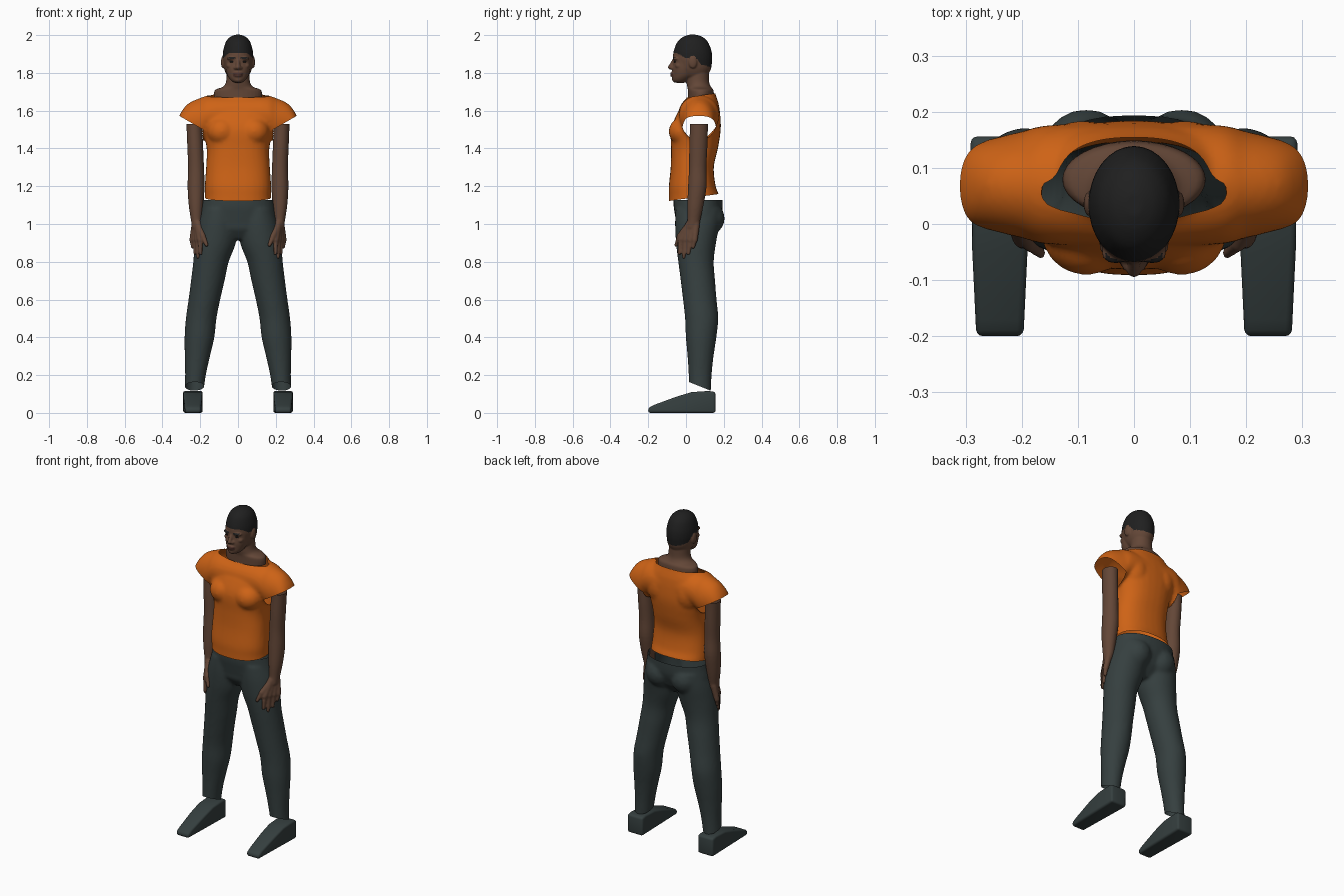
import bpy, bmesh, math
from mathutils import Vector, Matrix

cube = bpy.data.objects.get("Cube")
if cube:
    bpy.data.objects.remove(cube, do_unlink=True)


def material(name, colour):
    mat = bpy.data.materials.new(name)
    mat.use_nodes = True
    mat.diffuse_color = (*colour, 1)
    mat.node_tree.nodes["Principled BSDF"].inputs["Base Color"].default_value = (*colour, 1)
    return mat


ORANGE = material("orange cloth", (0.62, 0.125, 0.008))
GREY = material("dark grey cloth", (0.036, 0.05, 0.05))
SKIN = material("brown skin", (0.125, 0.062, 0.038))
HAIR = material("black hair", (0.014, 0.014, 0.014))
LIPS = material("dark lips", (0.085, 0.035, 0.026))


def smooth_rings(rings, steps=4):
    """Catmull-Rom interpolation between the given rings."""
    pts = [rings[0]] + list(rings) + [rings[-1]]
    out = []
    for a, b, c, d in zip(pts, pts[1:], pts[2:], pts[3:]):
        for i in range(steps):
            t = i / steps
            out.append([0.5 * (2 * q + (r - p) * t + (2 * p - 5 * q + 4 * r - s) * t * t
                               + (3 * q - p - 3 * r + s) * t ** 3)
                        for p, q, r, s in zip(a, b, c, d)])
    return out + [list(rings[-1])]


def loft(bm, rings, side=1, axis="z", power=2.0, n=32):
    """Closed tube; a ring is (position, centre, centre, radius, radius)."""
    loops = []
    for pos, cu, cv, ru, rv in smooth_rings(rings):
        loop = []
        for i in range(n):
            c, s = math.cos(math.tau * i / n), math.sin(math.tau * i / n)
            u = cu + ru * math.copysign(abs(c) ** (2 / power), c)
            v = cv + rv * math.copysign(abs(s) ** (2 / power), s)
            co = (u * side, v, pos) if axis == "z" else (pos, u, v)
            loop.append(bm.verts.new(co))
        loops.append(loop)
    for a, b in zip(loops, loops[1:]):
        for i in range(n):
            bm.faces.new((a[i], a[(i + 1) % n], b[(i + 1) % n], b[i]))
    bm.faces.new(loops[0])
    bm.faces.new(loops[-1])


def blob(bm, centre, radii):
    m = Matrix.Translation(centre) @ Matrix.Diagonal((*radii, 1))
    bmesh.ops.create_uvsphere(bm, u_segments=20, v_segments=12, radius=1, matrix=m)


def limb(bm, a, b, ra, rb):
    """Rounded tapering rod from a to b."""
    a, b = Vector(a), Vector(b)
    d = b - a
    m = Matrix.Translation((a + b) / 2) @ d.to_track_quat("Z", "Y").to_matrix().to_4x4()
    bmesh.ops.create_cone(bm, cap_ends=True, segments=16, radius1=ra, radius2=rb,
                          depth=d.length, matrix=m)
    blob(bm, a, (ra, ra, ra))
    blob(bm, b, (rb, rb, rb))


def cut(bm, point, normal, rule=lambda c: True):
    """Trim off the open side of a plane, leaving a clean open edge."""
    point, normal = Vector(point), Vector(normal)
    bmesh.ops.bisect_plane(bm, geom=bm.verts[:] + bm.edges[:] + bm.faces[:], dist=1e-5,
                           plane_co=point, plane_no=normal)
    gone = [f for f in bm.faces if rule(f.calc_center_median())
            and (f.calc_center_median() - point).dot(normal) > 0]
    bmesh.ops.delete(bm, geom=gone, context="FACES")


def link(name, bm, mats):
    bmesh.ops.recalc_face_normals(bm, faces=bm.faces[:])
    mesh = bpy.data.meshes.new(name)
    bm.to_mesh(mesh)
    bm.free()
    for mat in mats:
        mesh.materials.append(mat)
    obj = bpy.data.objects.new(name, mesh)
    bpy.context.scene.collection.objects.link(obj)
    mesh.shade_smooth()
    return obj


def sculpt(name, bm, mats, voxel, relax, cuts=(), paint=None):
    """Fuse overlapping volumes into one skin, then trim and colour it."""
    obj = link(name, bm, mats)
    remesh = obj.modifiers.new("fuse", "REMESH")
    remesh.mode = "VOXEL"
    remesh.voxel_size = voxel
    soften = obj.modifiers.new("soften", "SMOOTH")
    soften.iterations = relax
    bpy.context.view_layer.update()
    deps = bpy.context.evaluated_depsgraph_get()
    fused = bpy.data.meshes.new_from_object(obj.evaluated_get(deps))
    obj.modifiers.clear()
    bm = bmesh.new()
    bm.from_mesh(fused)
    bmesh.ops.recalc_face_normals(bm, faces=bm.faces[:])
    for c in cuts:
        cut(bm, *c)
    for f in bm.faces:
        f.smooth = True
        f.material_index = paint(f.calc_center_median()) if paint else 0
    bm.to_mesh(obj.data)
    bm.free()
    bpy.data.meshes.remove(fused)
    return obj


# Shirt: torso, chest and a shoulder yoke, open at hem, neck and sleeves
bm = bmesh.new()
loft(bm, [(1.08, 0, .042, .178, .133), (1.15, 0, .042, .176, .133), (1.2, 0, .033, .176, .124),
          (1.3, 0, .033, .169, .114), (1.4, 0, .045, .166, .124), (1.5, 0, .052, .186, .132),
          (1.58, 0, .066, .2, .115), (1.64, 0, .08, .17, .092), (1.69, 0, .085, .128, .07),
          (1.73, 0, .085, .115, .06)], power=2.4)
yoke = [(.13, .07, 1.58, .108, .103), (.2, .07, 1.55, .095, .117), (.26, .07, 1.54, .08, .1),
        (.295, .068, 1.53, .068, .072), (.314, .068, 1.52, .05, .045)]
loft(bm, [(-r[0], *r[1:]) for r in reversed(yoke)] + yoke, axis="x")
for s in (1, -1):
    blob(bm, (s * .085, -.015, 1.49), (.08, .077, .075))
    blob(bm, (s * .09, .1, 1.55), (.09, .085, .11))
shirt_cuts = [((0, -.09, 1.122), (0, .14, -1)), ((0, .02, 1.672), (0, -.15, 1))]
for s in (1, -1):
    shirt_cuts.append(((s * .195, 0, 1.505), (s * .585, 0, -1), lambda c, s=s: c.x * s > .186))
sculpt("shirt", bm, [ORANGE], .01, 5, shirt_cuts)

# Trousers: pelvis, buttocks and two legs, open at waist and ankles
bm = bmesh.new()
loft(bm, [(.92, 0, .05, .07, .06), (.97, 0, .055, .16, .1), (1.0, 0, .06, .2, .11),
          (1.05, 0, .065, .202, .124), (1.1, 0, .064, .192, .13), (1.18, 0, .064, .182, .128)],
     power=2.3)
for s in (1, -1):
    loft(bm, [(.08, .235, .075, .048, .055), (.2, .225, .075, .055, .061),
              (.3, .215, .077, .067, .069), (.4, .204, .08, .079, .081),
              (.5, .195, .083, .081, .088), (.6, .178, .073, .084, .089),
              (.7, .16, .063, .089, .091), (.8, .143, .053, .094, .094),
              (.9, .12, .053, .109, .106), (1.0, .107, .06, .106, .118),
              (1.08, .1, .065, .09, .12)], side=s)
    blob(bm, (s * .085, .115, 1.03), (.085, .09, .09))
sculpt("trousers", bm, [GREY], .01, 4,
       [((0, 0, 1.127), (0, 0, 1)), ((0, .02, .162), (0, -.4, -1))])

# Shoes: wedge profile, narrowing to the toe
profile = [(-.2, 0), (.156, 0), (.156, .11), (.12, .116), (.03, .11), (-.05, .086),
           (-.17, .042), (-.2, .026)]
for s, name in ((1, "left_shoe"), (-1, "right_shoe")):
    bm = bmesh.new()
    sides = []
    for e in (-1, 1):
        sides.append([bm.verts.new((s * .239 + e * (.052 if y > 0 else .052 + y * .05), y, z))
                      for y, z in profile])
        bm.faces.new(sides[-1])
    for i in range(len(profile)):
        j = (i + 1) % len(profile)
        bm.faces.new((sides[0][i], sides[0][j], sides[1][j], sides[1][i]))
    shoe = link(name, bm, [GREY])
    bevel = shoe.modifiers.new("rounded edges", "BEVEL")
    bevel.width = .012
    bevel.segments = 3
    bevel.angle_limit = math.radians(40)

# Arms with palm, four fingers and thumb
for s, name in ((1, "left_arm"), (-1, "right_arm")):
    bm = bmesh.new()
    loft(bm, [(1.57, .23, .07, .045, .05), (1.5, .23, .068, .042, .048),
              (1.4, .226, .065, .042, .048), (1.3, .222, .062, .042, .046),
              (1.2, .222, .06, .045, .049), (1.1, .222, .05, .039, .043),
              (1.02, .22, .042, .029, .034), (.98, .219, .036, .025, .033)], side=s)
    for i, tip in enumerate((.835, .815, .835, .868)):
        t = i / 3
        x, y = .2 + .042 * t, -.028 + .074 * t
        knuckle = (s * x, y, .915)
        limb(bm, (s * (.212 + .014 * t), .018 + .036 * t, 1.0), knuckle, .02, .016)
        limb(bm, knuckle, (s * (x - .002), y - .008, tip + .01), .0135, .01)
    limb(bm, (s * .208, .01, .985), (s * .185, -.035, .935), .02, .015)
    limb(bm, (s * .185, -.035, .935), (s * .166, -.052, .888), .014, .01)
    sculpt(name, bm, [SKIN], .006, 3, [((0, 0, 1.53), (0, 0, 1))])

# Head and neck
bm = bmesh.new()
loft(bm, [(2.002, 0, .035, .015, .02), (1.99, 0, .036, .042, .052), (1.965, 0, .035, .064, .08),
          (1.92, 0, .035, .078, .099), (1.88, 0, .035, .081, .104), (1.85, 0, .036, .078, .101),
          (1.82, 0, .038, .073, .094), (1.79, 0, .042, .06, .075), (1.77, 0, .05, .045, .05)])
loft(bm, [(1.88, 0, -.003, .07, .064), (1.85, 0, -.004, .068, .064), (1.82, 0, -.008, .065, .065),
          (1.79, 0, -.012, .057, .061), (1.77, 0, -.022, .046, .051), (1.755, 0, -.03, .032, .038),
          (1.747, 0, -.03, .015, .02)])
loft(bm, [(1.85, 0, .065, .058, .055), (1.8, 0, .063, .06, .058), (1.75, 0, .063, .064, .06),
          (1.725, 0, .07, .082, .063), (1.705, 0, .078, .125, .068), (1.64, 0, .08, .125, .07)])
limb(bm, (0, -.064, 1.868), (0, -.082, 1.83), .008, .013)
blob(bm, (0, -.068, 1.797), (.027, .017, .007))
blob(bm, (0, -.066, 1.785), (.023, .017, .007))
blob(bm, (0, -.054, 1.765), (.024, .02, .017))
for s in (1, -1):
    blob(bm, (s * .013, -.072, 1.826), (.01, .011, .009))
    blob(bm, (s * .032, -.052, 1.876), (.027, .019, .009))
    blob(bm, (s * .042, -.038, 1.838), (.02, .02, .016))
    blob(bm, (s * .08, .036, 1.856), (.01, .022, .032))

HAIRLINE = [(-.2, 1.907), (-.05, 1.905), (.0, 1.878), (.06, 1.872), (.08, 1.845), (.2, 1.81)]


def head_paint(c):
    for (y0, z0), (y1, z1) in zip(HAIRLINE, HAIRLINE[1:]):
        if y0 <= c.y < y1:
            line = z0 + (z1 - z0) * (c.y - y0) / (y1 - y0)
    ear = abs(c.x) > .081 and .01 < c.y < .065 and c.z < 1.892
    brow = c.y < -.04 and .013 < abs(c.x) < .05 and 1.876 < c.z < 1.884
    if brow or (c.z > line and not ear):
        return 1
    mouth = c.y < -.066 and abs(c.x) < .025 and 1.78 < c.z < 1.802
    return 2 if mouth else 0


sculpt("head", bm, [SKIN, HAIR, LIPS], .0045, 2, [((0, 0, 1.662), (0, 0, -1))], head_paint)

# Eyes
for s, name in ((1, "left_eye"), (-1, "right_eye")):
    bm = bmesh.new()
    blob(bm, (s * .031, -.058, 1.859), (.013, .006, .005))
    link(name, bm, [HAIR])
